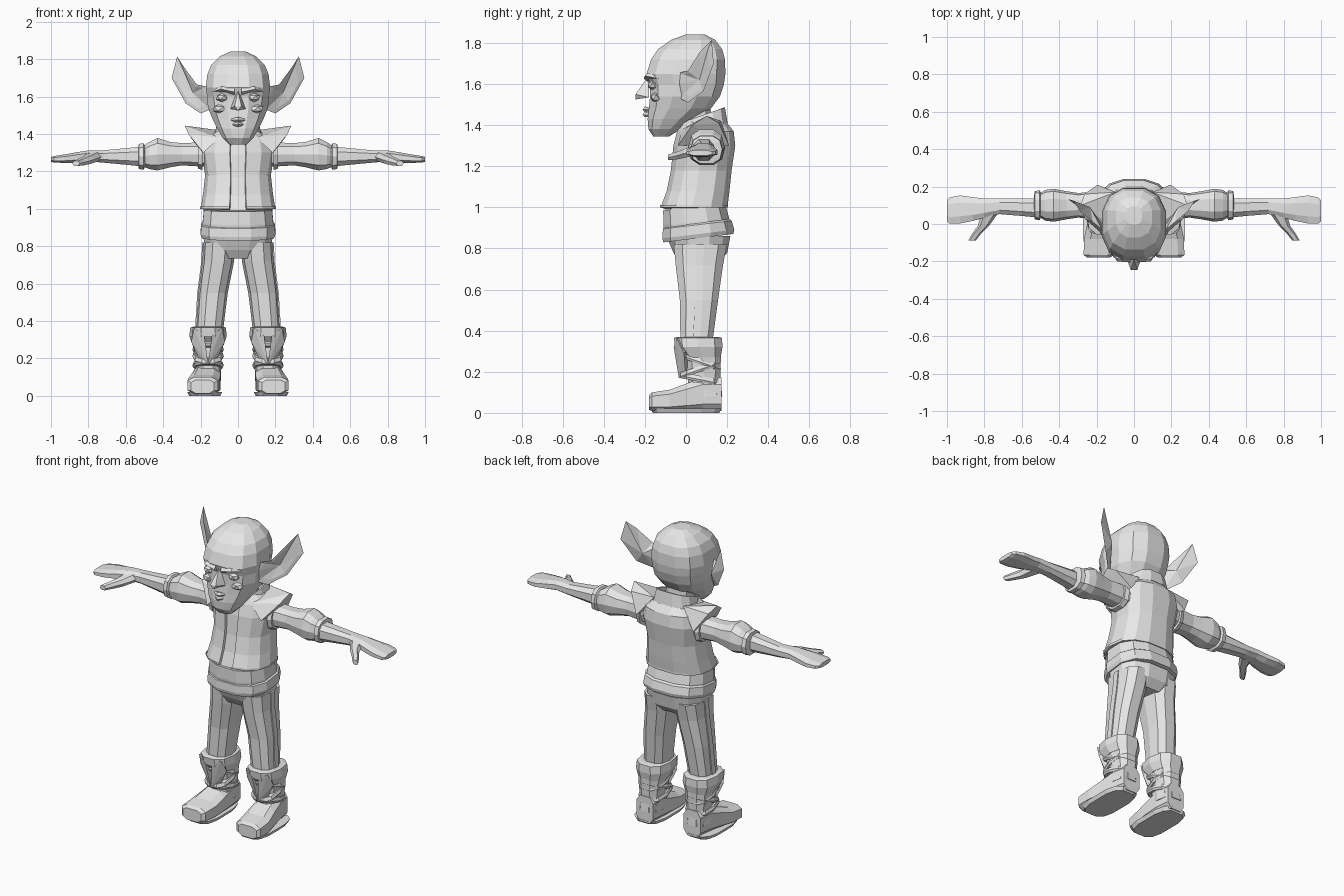
import bpy
import bmesh
from math import sin, cos, pi, radians, copysign
from mathutils import Vector, Matrix

default_cube = bpy.data.objects.get("Cube")
if default_cube:
    bpy.data.objects.remove(default_cube, do_unlink=True)

grey = bpy.data.materials.new("plain grey")
grey.use_nodes = True
grey.diffuse_color = (0.8, 0.8, 0.8, 1)
grey.node_tree.nodes["Principled BSDF"].inputs["Base Color"].default_value = grey.diffuse_color

SIDES = (("left", 1), ("right", -1))


def finish(name, bm):
    """Turn a bmesh into a flat shaded object with outward normals."""
    bmesh.ops.recalc_face_normals(bm, faces=bm.faces[:])
    mesh = bpy.data.meshes.new(name)
    bm.to_mesh(mesh)
    bm.free()
    mesh.materials.append(grey)
    part = bpy.data.objects.new(name, mesh)
    bpy.context.scene.collection.objects.link(part)
    return part


def loft(name, rows, axis="z", sides=10, power=0.8, mirror=1, slope=0, gap=0):
    """Skin rounded rings; each row is position, two centres, two radii.
    A gap in degrees leaves the front open."""
    bm = bmesh.new()
    rings = []
    for along, u, v, radius_u, radius_v in rows:
        ring = []
        for i in range(sides):
            if gap:
                angle = -pi / 2 + radians(gap) + (2 * pi - 2 * radians(gap)) * i / (sides - 1)
            else:
                angle = -pi / 2 + 2 * pi * (i + 0.5) / sides
            du = radius_u * copysign(abs(cos(angle)) ** power, cos(angle))
            dv = radius_v * copysign(abs(sin(angle)) ** power, sin(angle))
            if axis == "z":
                point = (u + du, v + dv, along + slope * dv)
            elif axis == "x":
                point = (along, u + du, v + dv)
            else:
                point = (u + du, along, v + dv)
            ring.append(bm.verts.new((point[0] * mirror, point[1], point[2])))
        rings.append(ring)
    for lower, upper in zip(rings, rings[1:]):
        for i in range(sides - (1 if gap else 0)):
            j = (i + 1) % sides
            bm.faces.new((lower[i], lower[j], upper[j], upper[i]))
    if not gap:
        bm.faces.new(rings[0])
        bm.faces.new(rings[-1])
    return finish(name, bm)


def hull(name, points, mirror=1):
    """Wrap a few corner points in a faceted solid."""
    bm = bmesh.new()
    for x, y, z in points:
        bm.verts.new((x * mirror, y, z))
    bmesh.ops.convex_hull(bm, input=bm.verts[:])
    return finish(name, bm)


def blob(name, centre, size, mirror=1):
    """Low-poly ellipsoid."""
    bm = bmesh.new()
    place = Matrix.Translation((centre[0] * mirror, centre[1], centre[2])) @ Matrix.Diagonal((*size, 1))
    bmesh.ops.create_icosphere(bm, subdivisions=1, radius=1, matrix=place)
    return finish(name, bm)


def ear(name, outline, front_centre, back_centre, mirror):
    """Cupped leaf shape: one outline fanned to a hollow front and a bulging back."""
    bm = bmesh.new()
    rim = [bm.verts.new((x * mirror, y, z)) for x, y, z in outline]
    hollow = Vector(front_centre)
    inner = []
    for x, y, z in outline:
        p = Vector((x, y, z)).lerp(hollow, 0.25) + Vector((0, -0.004, 0))
        inner.append(bm.verts.new((p.x * mirror, p.y, p.z)))
    front, back = [bm.verts.new((x * mirror, y, z)) for x, y, z in (front_centre, back_centre)]
    for i in range(len(rim)):
        j = (i + 1) % len(rim)
        bm.faces.new((rim[i], rim[j], inner[j], inner[i]))
        bm.faces.new((inner[i], inner[j], front))
        bm.faces.new((rim[j], rim[i], back))
    return finish(name, bm)


# Head and neck
loft("head", [(1.345, 0, -.12, .05, .04), (1.38, 0, -.105, .085, .08), (1.43, 0, -.07, .115, .12),
              (1.48, 0, -.03, .14, .155), (1.54, 0, -.005, .165, .175), (1.6, 0, .005, .17, .185),
              (1.65, 0, 0, .177, .197), (1.72, 0, .01, .168, .185), (1.77, 0, .02, .147, .16),
              (1.815, 0, .035, .1, .11), (1.84, 0, .045, .045, .05)], sides=12)
loft("neck", [(1.33, 0, .07, .1, .09), (1.41, 0, .05, .08, .08), (1.5, 0, .04, .085, .08)])

# Face
hull("nose", [(0, -.19, 1.63), (.016, -.18, 1.6), (-.016, -.18, 1.6), (.04, -.18, 1.535),
              (-.04, -.18, 1.535), (.018, -.245, 1.55), (-.018, -.245, 1.55), (0, -.245, 1.525)])
for z, width, name in ((1.475, .06, "upper_lip"), (1.45, .05, "lower_lip")):
    hull(name, [(0, -.212, z), (0, -.2, z + .016), (0, -.2, z - .012),
                (width, -.165, z), (-width, -.165, z), (0, -.15, z)])
blob("chin", (0, -.155, 1.39), (.05, .03, .035))
for side, s in SIDES:
    blob(side + "_eye", (.085, -.162, 1.595), (.036, .028, .024), s)
    hull(side + "_brow", [(.02, -.205, 1.625), (.02, -.19, 1.645), (.02, -.18, 1.61), (.09, -.2, 1.64),
                          (.09, -.185, 1.655), (.14, -.13, 1.625), (.14, -.12, 1.645)], s)
    blob(side + "_cheek", (.095, -.145, 1.535), (.045, .03, .026), s)
    ear(side + "_ear", [(.15, -.05, 1.6), (.17, -.03, 1.655), (.22, .01, 1.665), (.29, .07, 1.76),
                        (.325, .125, 1.815), (.355, .135, 1.7), (.28, .085, 1.565), (.2, .01, 1.51),
                        (.15, -.03, 1.53)], (.24, .065, 1.62), (.235, .09, 1.625), s)

# Torso: shirt, open vest and collar
TORSO = [(1.0, 0, .04, .2, .165), (1.08, 0, .06, .187, .155), (1.18, 0, .075, .176, .15),
         (1.3, 0, .09, .195, .153), (1.37, 0, .095, .18, .14), (1.42, 0, .085, .11, .11)]
loft("shirt", [(z - .01, x, y, rx - .016, ry - .016) for z, x, y, rx, ry in TORSO], sides=12)
vest = loft("vest", TORSO, sides=14, gap=9)
thick = vest.modifiers.new("cloth thickness", "SOLIDIFY")
thick.thickness = 0.014
loft("vest_hem", [(1.0, 0, .04, .204, .169), (1.012, 0, .04, .204, .169)], sides=14, gap=9)
collar = loft("collar", [(1.37, 0, .085, .135, .12), (1.45, 0, .085, .115, .107)], sides=12, slope=.35, gap=25)
thick = collar.modifiers.new("cloth thickness", "SOLIDIFY")
thick.thickness = 0.012

# Shirt tail, belt and hips
loft("shirt_tail", [(.86, 0, .055, .193, .16), (.93, 0, .05, .194, .165), (1.0, 0, .04, .187, .155)],
     sides=12, slope=.1)
loft("belt", [(.85, 0, .06, .198, .175), (.87, 0, .06, .206, .18), (.915, 0, .055, .203, .172),
              (.925, 0, .055, .19, .16)], sides=12, slope=.12)
loft("hips", [(.735, 0, .065, .13, .1), (.78, 0, .07, .18, .135), (.86, 0, .06, .192, .16)], sides=12)

for side, s in SIDES:
    # Pointed shoulder flaps
    hull(side + "_shoulder_flap", [(.1, -.02, 1.38), (.1, .17, 1.42), (.285, .1, 1.445), (.265, .03, 1.4),
                                   (.265, .16, 1.41), (.185, -.04, 1.3), (.195, .21, 1.3)], s)

    # Puffed sleeves with folded cuffs
    loft(side + "_sleeve", [(.14, .1, 1.29, .075, .07), (.3, .1, 1.292, .066, .062),
                            (.36, .1, 1.29, .075, .07), (.43, .1, 1.292, .088, .09),
                            (.475, .1, 1.285, .082, .075), (.51, .1, 1.28, .06, .055)],
         axis="x", mirror=s)
    loft(side + "_cuff", [(.497, .1, 1.28, .065, .06), (.505, .1, 1.28, .08, .073),
                          (.53, .1, 1.28, .076, .07), (.535, .1, 1.28, .05, .045)], axis="x", mirror=s)
    loft(side + "_armhole_trim", [(.19, .1, 1.29, .09, .085), (.215, .1, 1.29, .083, .078)],
         axis="x", mirror=s)

    # Bare forearm flowing into a mitten-like hand
    loft(side + "_forearm_and_hand", [(.5, .085, 1.28, .055, .058), (.6, .09, 1.28, .05, .047),
                                      (.72, .095, 1.28, .045, .035), (.8, .085, 1.283, .055, .031),
                                      (.86, .08, 1.275, .067, .03), (.93, .078, 1.268, .08, .024),
                                      (.985, .072, 1.265, .075, .018), (1.0, .07, 1.265, .06, .014)],
         axis="x", sides=8, mirror=s)
    loft(side + "_thumb", [(.06, .77, 1.28, .045, .028), (-.01, .805, 1.262, .03, .024),
                           (-.05, .84, 1.25, .024, .02), (-.088, .866, 1.243, .02, .015)],
         axis="y", sides=6, mirror=s)

    # Trouser legs with a raised side stripe
    leg = [(.33, .155, .05, .073, .08), (.55, .135, .063, .08, .097),
           (.72, .107, .065, .086, .12), (.82, .1, .07, .088, .135)]
    loft(side + "_leg", leg, mirror=s)
    loft(side + "_leg_stripe", [(z, x + rx - .006, y, .012, .024) for z, x, y, rx, ry in leg],
         sides=4, mirror=s)

    # Boots: foot, sole, shaft and turned-down top
    loft(side + "_boot_foot", [(-.18, .19, .05, .065, .038), (-.165, .188, .055, .085, .047),
                               (-.08, .182, .06, .09, .055), (.0, .172, .075, .082, .07),
                               (.08, .165, .09, .074, .085), (.172, .162, .09, .06, .085)],
         axis="y", sides=8, power=.6, mirror=s)
    loft(side + "_boot_sole", [(0, .178, .0, .085, .165), (.022, .178, .0, .096, .177)],
         sides=12, power=.6, mirror=s)
    loft(side + "_boot_shaft", [(.08, .163, .095, .073, .085), (.17, .16, .088, .07, .083),
                                (.27, .16, .085, .08, .088), (.35, .16, .07, .088, .1)], mirror=s)
    loft(side + "_boot_top", [(.27, .16, .08, .083, .092), (.32, .16, .062, .1, .12),
                              (.365, .16, .058, .095, .122), (.37, .16, .058, .08, .1)], mirror=s)

    # Crossed straps wound round the ankle
    for number, (z, slope) in enumerate(((.15, -.2), (.2, .35), (.235, -.35))):
        loft(f"{side}_boot_strap_{number + 1}", [(z, .16, .07, .078, .098), (z + .012, .16, .07, .084, .104),
                                                 (z + .03, .16, .07, .078, .098)], mirror=s, slope=slope)

    # Leafy tongue flaps spreading over the front of each boot
    for name, lean in (("outer", 1), ("inner", -1)):
        hull(f"{side}_boot_{name}_flap", [(.16, -.035, .17), (.16 + lean * .035, .0, .17),
                                          (.16 + lean * .02, -.06, .32), (.16 + lean * .09, -.01, .29),
                                          (.16 + lean * .075, -.045, .365), (.16 + lean * .03, .02, .33)], s)
